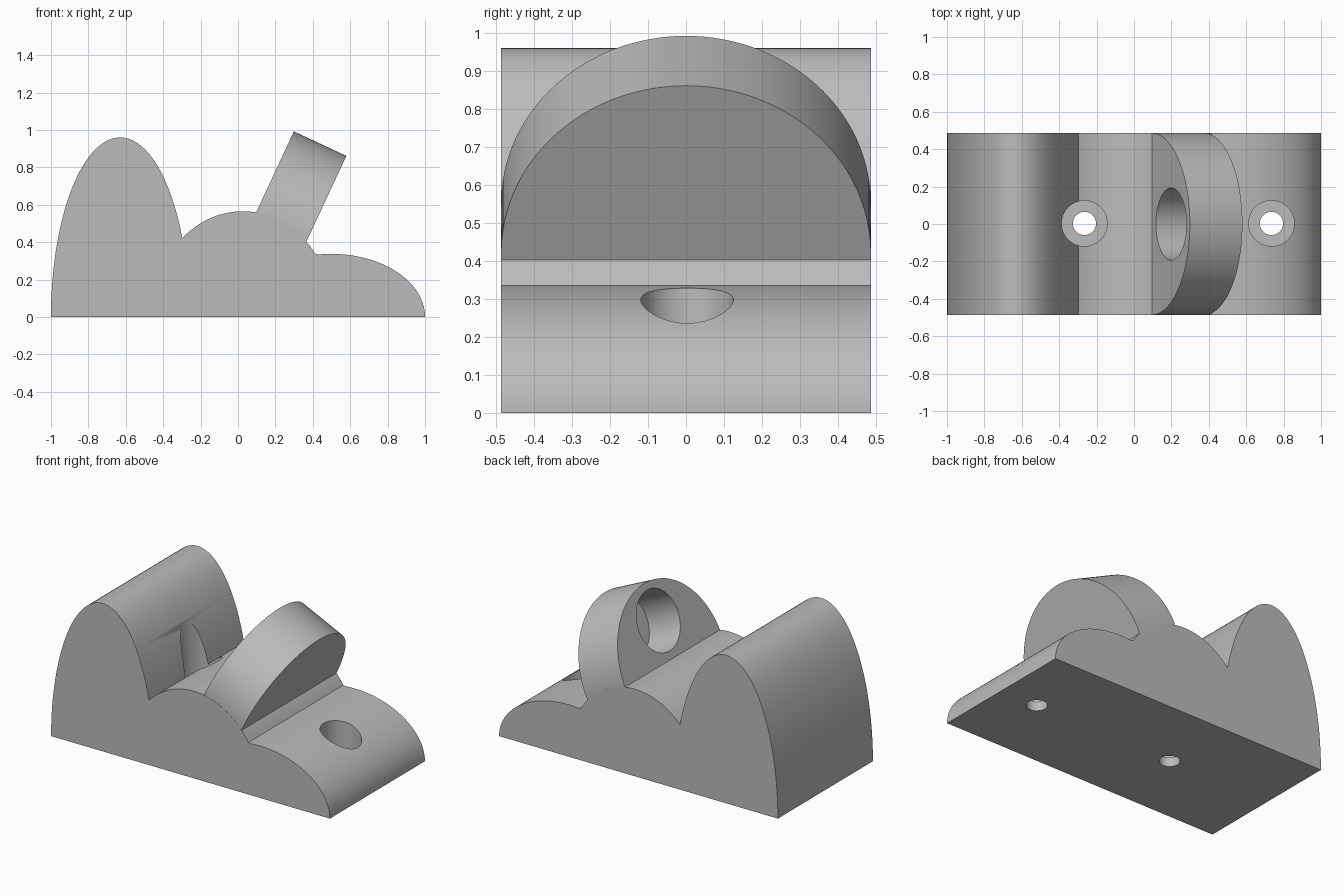
import bpy
import bmesh
from math import acos, cos, sin, pi, radians
from mathutils import Vector

cube = bpy.data.objects.get("Cube")
if cube:
    bpy.data.objects.remove(cube)

HALF = 0.487
TILT = radians(25)
X, Y, Z = Vector((1, 0, 0)), Vector((0, 1, 0)), Vector((0, 0, 1))

grey = bpy.data.materials.new("plain_grey")
grey.use_nodes = True
colour = (0.5, 0.5, 0.5, 1)
grey.diffuse_color = colour
grey.node_tree.nodes["Principled BSDF"].inputs["Base Color"].default_value = colour


def prism(name, points, origin, u, v, sweep):
    """Extrude a flat outline, drawn along u and v, by the sweep vector."""
    bm = bmesh.new()
    face = bm.faces.new([bm.verts.new(origin + u * a + v * b) for a, b in points])
    top = bmesh.ops.extrude_face_region(bm, geom=[face])["geom"]
    bmesh.ops.translate(bm, vec=sweep, verts=[g for g in top if isinstance(g, bmesh.types.BMVert)])
    bmesh.ops.recalc_face_normals(bm, faces=bm.faces)
    mesh = bpy.data.meshes.new(name)
    bm.to_mesh(mesh)
    bm.free()
    mesh.materials.append(grey)
    obj = bpy.data.objects.new(name, mesh)
    bpy.context.collection.objects.link(obj)
    return obj


def circle(radius, sides=64):
    return [(radius * cos(2 * pi * i / sides), radius * sin(2 * pi * i / sides)) for i in range(sides)]


def arc(centre, a, b, x0, x1, steps=40):
    """Part of an upright ellipse centred on the ground, from x0 to x1."""
    t0, t1 = acos((x0 - centre) / a), acos((x1 - centre) / a)
    angles = [t0 + (t1 - t0) * i / steps for i in range(steps + 1)]
    return [(centre + a * cos(t), b * sin(t)) for t in angles]


def combine(target, tool, operation):
    mod = target.modifiers.new(tool.name, "BOOLEAN")
    mod.operation, mod.solver, mod.object = operation, "EXACT", tool
    bpy.context.view_layer.objects.active = target
    bpy.ops.object.modifier_apply(modifier=mod.name)
    bpy.data.objects.remove(tool)


# Three-humped base
outline = arc(-0.63, 0.37, 0.96, -1, -0.2975)
outline += arc(0.025, 0.485, 0.565, -0.2975, 0.4147)[1:]
outline += arc(0.5, 0.5, 0.337, 0.4147, 1)[1:]
base = prism("humped_base", outline, Y * -HALF, X, Z, Y * 2 * HALF)

# Tilted half-round disc rising from the middle hump
axis = Vector((cos(TILT), 0, -sin(TILT)))
rise = Vector((sin(TILT), 0, cos(TILT)))
foot = Vector((0.093, 0, 0.551))
radius = HALF - 0.0005
half_round = [(radius * cos(pi * i / 64), radius * sin(pi * i / 64)) for i in range(65)]
half_round += [(-radius, -0.1), (radius, -0.1)]
disc = prism("tilted_disc", half_round, foot, Y, rise, axis * 0.31)
combine(base, disc, "UNION")

# Blind round pocket in the disc
pocket = prism("pocket_cutter", circle(0.193), foot + rise * 0.25 - axis * 0.1, Y, rise, axis * 0.345)
combine(base, pocket, "DIFFERENCE")

# Two counterbored screw holes
for x in (-0.265, 0.735):
    for r, z in ((0.122, 0.06), (0.062, -0.1)):
        bore = prism("bore_cutter", circle(r, 48), Vector((x, 0.003, z)), X, Y, Z * 1.5)
        combine(base, bore, "DIFFERENCE")

base.name = "block_with_disc"
bpy.ops.object.select_all(action="DESELECT")
base.select_set(True)
bpy.context.view_layer.objects.active = base
bpy.ops.object.shade_smooth_by_angle(angle=radians(30))
